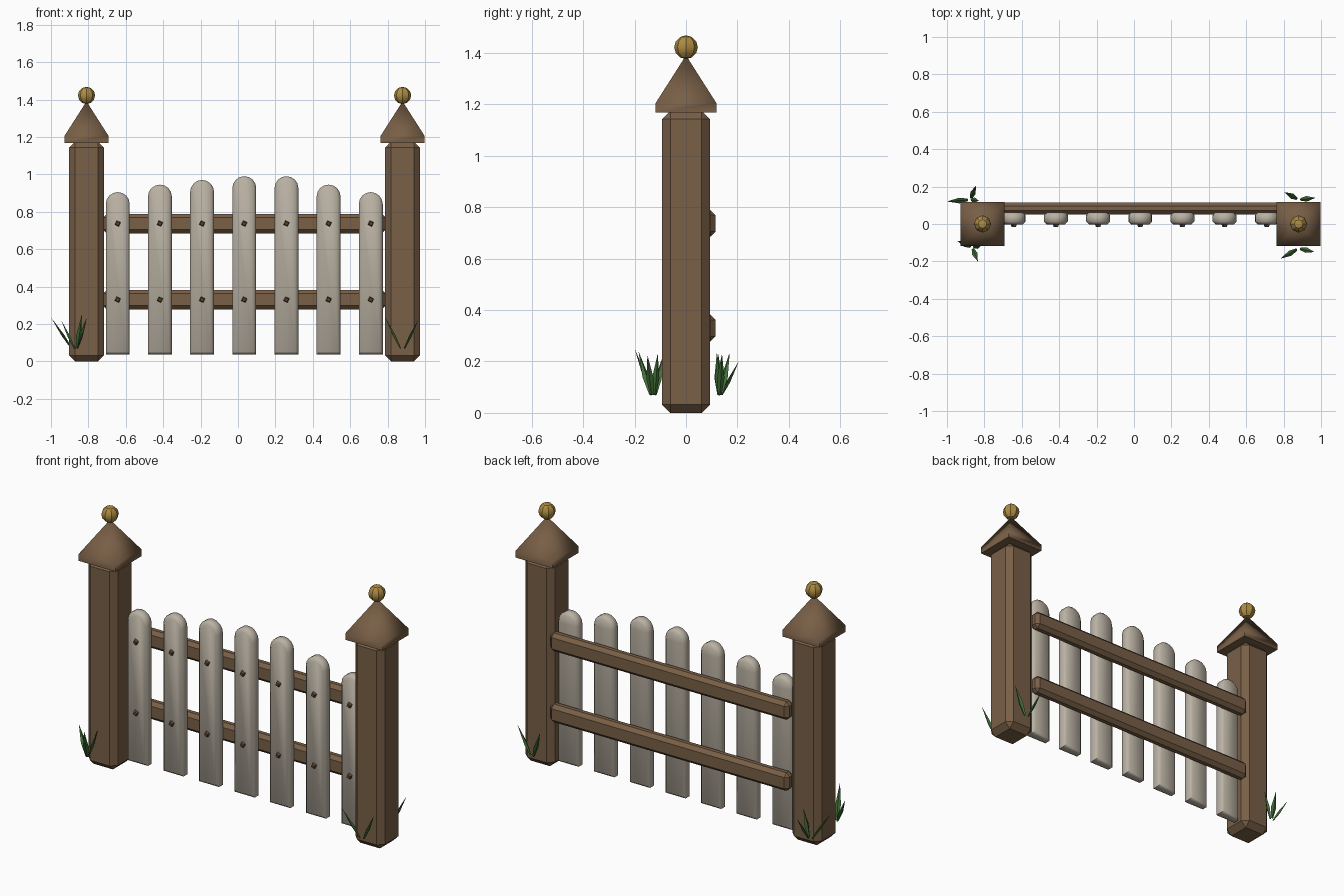
import bpy, bmesh, math
from mathutils import Vector

if "Cube" in bpy.data.objects:
    bpy.data.objects.remove(bpy.data.objects["Cube"])


def material(name, rgb):
    m = bpy.data.materials.new(name)
    m.diffuse_color = (*rgb, 1)
    m.use_nodes = True
    m.node_tree.nodes["Principled BSDF"].inputs["Base Color"].default_value = m.diffuse_color
    return m


WOOD = material("brown wood", (0.19, 0.115, 0.062))
PALE = material("weathered picket", (0.49, 0.44, 0.365))
GOLD = material("gold", (0.42, 0.26, 0.055))
NAIL = material("dark nail", (0.10, 0.06, 0.035))
GREEN = material("grass green", (0.055, 0.16, 0.04))


def finish(name, bm, mat, angle=60):
    """Turn a bmesh into a named, coloured, shaded object."""
    bmesh.ops.recalc_face_normals(bm, faces=bm.faces[:])
    me = bpy.data.meshes.new(name)
    bm.to_mesh(me)
    bm.free()
    me.materials.append(mat)
    ob = bpy.data.objects.new(name, me)
    bpy.context.collection.objects.link(ob)
    bpy.ops.object.select_all(action='DESELECT')
    ob.select_set(True)
    bpy.context.view_layer.objects.active = ob
    if angle:
        bpy.ops.object.shade_smooth_by_angle(angle=math.radians(angle))
    return ob


def chamfer_box(name, lo, hi, bevel, mat):
    """Box between two corners with every edge chamfered."""
    lo, hi = Vector(lo), Vector(hi)
    bm = bmesh.new()
    bmesh.ops.create_cube(bm, size=1)
    for v in bm.verts:
        v.co = Vector([(lo[i] + hi[i]) / 2 + v.co[i] * (hi[i] - lo[i]) for i in range(3)])
    bmesh.ops.bevel(bm, geom=bm.edges[:], offset=bevel, segments=1, affect='EDGES')
    return finish(name, bm, mat, 35)


def cap(name, x):
    """Square pyramid roof with a short upright rim."""
    r = 0.118
    bm = bmesh.new()
    rings = []
    for z in (1.168, 1.205):
        rings.append([bm.verts.new((x + sx * r, sy * r, z))
                      for sx, sy in ((-1, -1), (1, -1), (1, 1), (-1, 1))])
    tip = bm.verts.new((x, 0, 1.39))
    bm.faces.new(rings[0])
    for i in range(4):
        j = (i + 1) % 4
        bm.faces.new((rings[0][i], rings[0][j], rings[1][j], rings[1][i]))
        bm.faces.new((rings[1][i], rings[1][j], tip))
    return finish(name, bm, WOOD, 80)


def picket(name, x, top):
    """Round-topped board with chamfered front and back outlines."""
    r, y0, y1 = 0.064, -0.002, 0.062
    pts = [(x - r, 0.037), (x + r, 0.037)]
    pts += [(x + r * math.cos(math.pi * i / 8), top - r + r * math.sin(math.pi * i / 8))
            for i in range(9)]
    bm = bmesh.new()
    face = bm.faces.new([bm.verts.new((px, y0, pz)) for px, pz in pts])
    out = bmesh.ops.extrude_face_region(bm, geom=[face])
    bmesh.ops.translate(bm, vec=(0, y1 - y0, 0),
                        verts=[g for g in out['geom'] if isinstance(g, bmesh.types.BMVert)])
    rim = [e for e in bm.edges if abs(e.verts[0].co.y - e.verts[1].co.y) < 1e-5]
    bmesh.ops.bevel(bm, geom=rim, offset=0.015, segments=1, affect='EDGES')
    return finish(name, bm, PALE, 50)


def nail(name, x, z):
    """Small four-sided nail head, turned a little."""
    bm = bmesh.new()
    bmesh.ops.create_cone(bm, cap_ends=True, segments=4, radius1=0.019, radius2=0.012, depth=0.02)
    for v in bm.verts:
        a = math.radians(20)
        px = v.co.x * math.cos(a) - v.co.y * math.sin(a)
        pz = v.co.x * math.sin(a) + v.co.y * math.cos(a)
        v.co = (x + px, -0.007 - v.co.z, z + pz)
    return finish(name, bm, NAIL, 0)


def grass(name, base, tips):
    """Clump of leaf-shaped blades, each a diamond section that swells then tapers."""
    base = Vector(base)
    bm = bmesh.new()
    for t in tips:
        tip = Vector(t)
        foot = base + Vector(((tip.x - base.x) * 0.12, (tip.y - base.y) * 0.12, 0))
        axis = tip - foot
        side = axis.cross(Vector((0, 0, 1))).normalized()
        thick = axis.cross(side).normalized()
        rings = []
        for f, w in ((0, 0.007), (0.4, 0.015)):
            c = foot + axis * f
            rings.append([bm.verts.new(c + d) for d in
                          (side * w, thick * w * 0.5, -side * w, -thick * w * 0.5)])
        end = bm.verts.new(tip)
        bm.faces.new(rings[0])
        for i in range(4):
            j = (i + 1) % 4
            bm.faces.new((rings[0][i], rings[0][j], rings[1][j], rings[1][i]))
            bm.faces.new((rings[1][i], rings[1][j], end))
    return finish(name, bm, GREEN, 30)


# Gate posts with roof caps and gold balls
for side, x in (("left", -0.81), ("right", 0.88)):
    chamfer_box(side + "_post", (x - 0.093, -0.093, 0), (x + 0.093, 0.093, 1.175), 0.032, WOOD)
    cap(side + "_post_cap", x)
    ball = bmesh.new()
    bmesh.ops.create_uvsphere(ball, u_segments=8, v_segments=6, radius=0.046)
    bmesh.ops.translate(ball, verts=ball.verts[:], vec=(x, 0, 1.422))
    finish(side + "_finial_ball", ball, GOLD, 30)

# Horizontal rails behind the pickets
for level, z in (("lower", 0.33), ("upper", 0.737)):
    chamfer_box(level + "_rail", (-0.722, 0.052, z - 0.052), (0.79, 0.115, z + 0.052), 0.02, WOOD)

# Pickets with two nails each
for i, top in enumerate((0.905, 0.945, 0.97, 0.99, 0.99, 0.945, 0.905)):
    x = -0.643 + i * 0.2255
    picket(f"picket_{i + 1}", x, top)
    for level, z in (("lower", 0.33), ("upper", 0.737)):
        nail(f"{level}_nail_{i + 1}", x, z)

# Grass clumps at the feet of the posts
grass("grass_front_left", (-0.865, -0.125, 0.07),
      [(-0.835, -0.2, 0.25), (-0.945, -0.09, 0.22), (-0.81, -0.11, 0.23)])
grass("grass_back_left", (-0.875, 0.13, 0.07),
      [(-1.0, 0.12, 0.235), (-0.845, 0.205, 0.2), (-0.83, 0.125, 0.23)])
grass("grass_front_right", (0.88, -0.13, 0.07),
      [(0.785, -0.185, 0.24), (0.965, -0.15, 0.225)])
grass("grass_back_right", (0.88, 0.13, 0.07),
      [(0.805, 0.17, 0.235), (0.97, 0.14, 0.23)])
